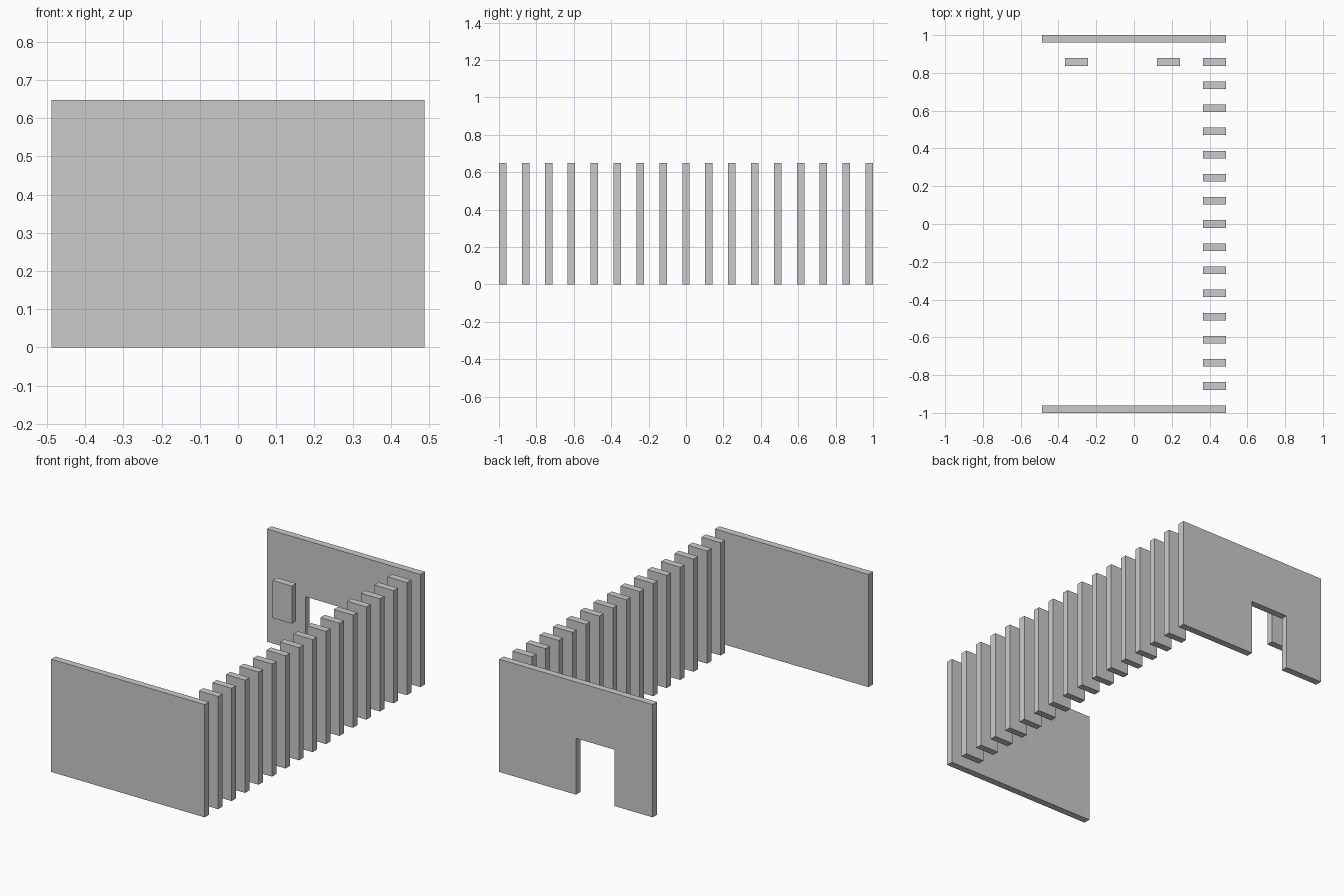
import bpy, bmesh

if "Cube" in bpy.data.objects:
    bpy.data.objects.remove(bpy.data.objects["Cube"])

U = 0.122          # width module
H = 0.648          # full height
W = 4 * U          # half width
T = 0.04           # thickness


def prism(name, outline, y, depth=T):
    """Extrude an x/z outline along y, centred on y."""
    bm = bmesh.new()
    face = bm.faces.new([bm.verts.new((x, y - depth / 2, z)) for x, z in outline])
    new = bmesh.ops.extrude_face_region(bm, geom=[face])["geom"]
    verts = [g for g in new if isinstance(g, bmesh.types.BMVert)]
    bmesh.ops.translate(bm, verts=verts, vec=(0, depth, 0))
    bmesh.ops.recalc_face_normals(bm, faces=bm.faces)
    mesh = bpy.data.meshes.new(name)
    bm.to_mesh(mesh)
    bm.free()
    obj = bpy.data.objects.new(name, mesh)
    bpy.context.collection.objects.link(obj)
    return obj


def rect(x0, x1, z0, z1):
    return [(x0, z0), (x1, z0), (x1, z1), (x0, z1)]


# Solid front wall
prism("front_wall", rect(-W, W, 0, H), -0.98)

# Back wall with doorway
prism("back_wall", [(-W, 0), (-2 * U, 0), (-2 * U, H / 2), (0, H / 2),
                    (0, 0), (W, 0), (W, H), (-W, H)], 0.98)

# Upright slats along the right side
for i in range(15):
    prism(f"side_slat_{i + 1}", rect(3 * U, W, 0, H), (i - 7) * 0.1225)

# Raised panels inside the back wall
prism("left_panel", rect(-3 * U, -2 * U, H / 3, 2 * H / 3), 0.8575)
prism("right_panel", rect(U, 2 * U, H / 3, 2 * H / 3), 0.8575)
